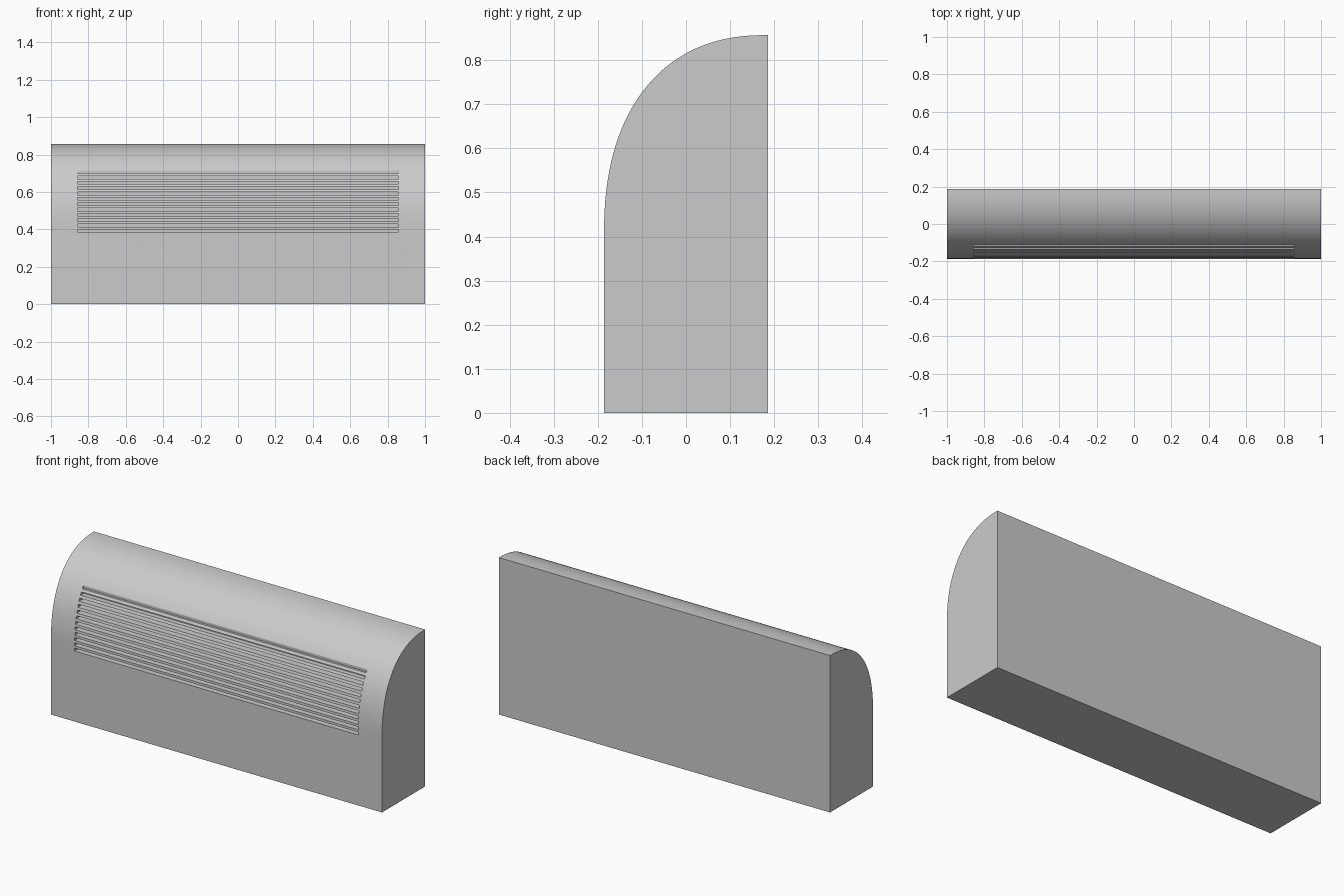
import bpy, bmesh, math
from mathutils import Matrix, Vector

if "Cube" in bpy.data.objects:
    bpy.data.objects.remove(bpy.data.objects["Cube"])

HALF_W, HALF_D, Z_SPRING, HEIGHT = 1.0, 0.186, 0.40, 0.857
POWER = 2.33


def new_object(name, bm):
    bmesh.ops.recalc_face_normals(bm, faces=bm.faces)
    mesh = bpy.data.meshes.new(name)
    bm.to_mesh(mesh)
    bm.free()
    ob = bpy.data.objects.new(name, mesh)
    bpy.context.collection.objects.link(ob)
    return ob


# Side profile: flat back and base, full rounded shoulder at the front
profile = [(HALF_D, 0), (-HALF_D, 0)]
STEPS = 48
for i in range(STEPS + 1):
    t = math.pi / 2 * i / STEPS
    y = HALF_D - 2 * HALF_D * max(math.cos(t), 0) ** (2 / POWER)
    z = Z_SPRING + (HEIGHT - Z_SPRING) * math.sin(t) ** (2 / POWER)
    if i == STEPS:
        y = HALF_D
    profile.append((y, z))

# Housing: profile extruded along x
bm = bmesh.new()
face = bm.faces.new([bm.verts.new((-HALF_W, y, z)) for y, z in profile])
ext = bmesh.ops.extrude_face_region(bm, geom=[face])
verts = [g for g in ext["geom"] if isinstance(g, bmesh.types.BMVert)]
bmesh.ops.translate(bm, verts=verts, vec=Vector((2 * HALF_W, 0, 0)))
housing = new_object("heater_housing", bm)

# Row of twelve horizontal vent slots, all reaching the same depth
SLOTS, PITCH, SLOT_H, Z0 = 12, 0.0285, 0.015, 0.385
Y_FRONT, Y_BACK = -0.25, -0.107
bm = bmesh.new()
for i in range(SLOTS):
    z = Z0 + i * PITCH + SLOT_H / 2
    mat = (Matrix.Translation((0, (Y_FRONT + Y_BACK) / 2, z))
           @ Matrix.Diagonal((1.715, Y_BACK - Y_FRONT, SLOT_H, 1)))
    bmesh.ops.create_cube(bm, size=1, matrix=mat)
cutter = new_object("vent_slot_cutter", bm)
cutter.hide_render = True

mod = housing.modifiers.new("vent_slots", "BOOLEAN")
mod.operation = "DIFFERENCE"
mod.solver = "EXACT"
mod.object = cutter

bpy.context.view_layer.objects.active = housing
housing.select_set(True)
cutter.select_set(False)
bpy.ops.object.modifier_apply(modifier=mod.name)
bpy.data.objects.remove(cutter, do_unlink=True)
bpy.ops.object.shade_smooth_by_angle(angle=math.radians(30))
